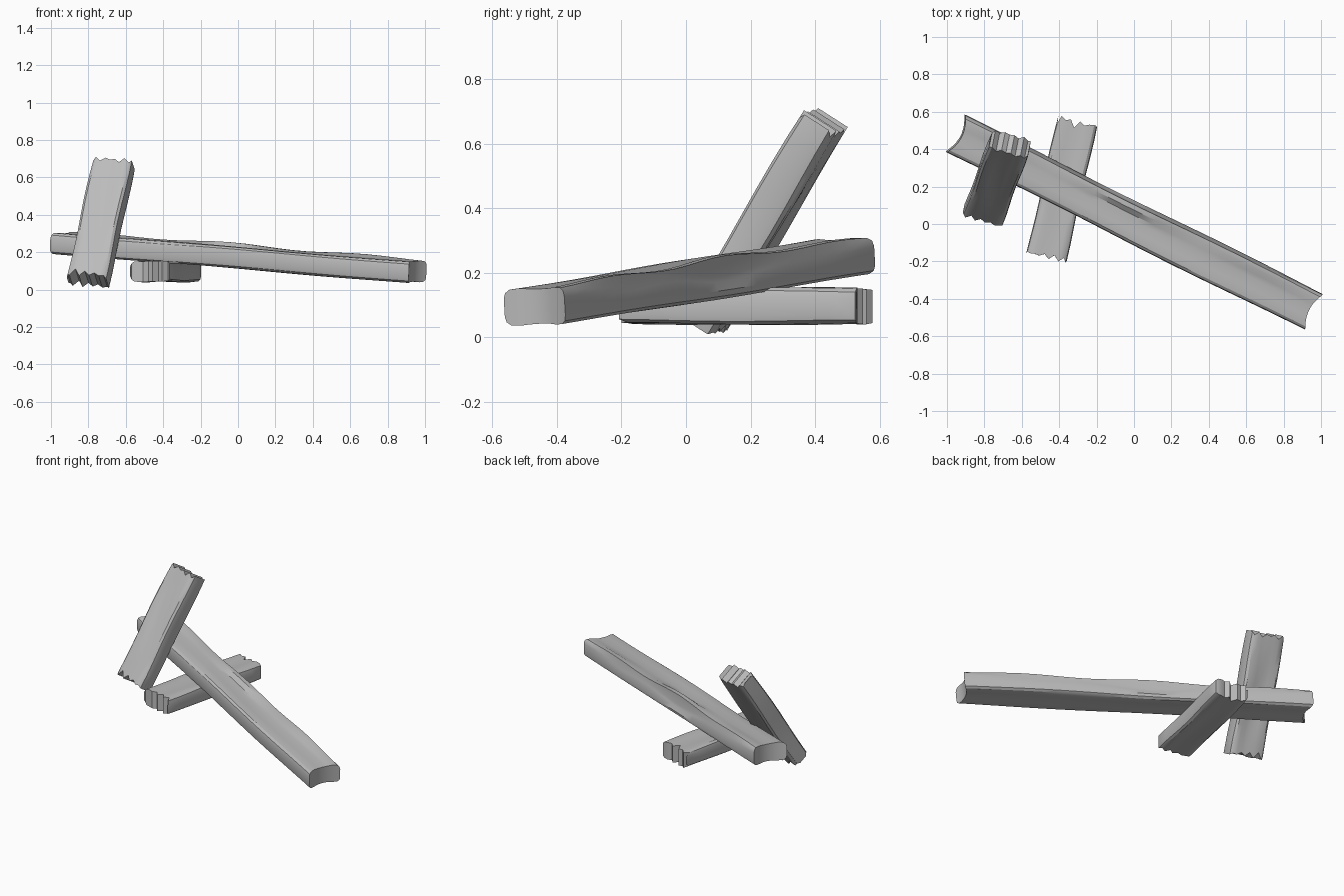
import bpy, bmesh, math, random
from mathutils import Vector

cube = bpy.data.objects.get("Cube")
if cube:
    bpy.data.objects.remove(cube)

random.seed(7)

wood = bpy.data.materials.new("grey_wood")
wood.use_nodes = True
GREY = (0.5, 0.5, 0.5, 1)
wood.diffuse_color = GREY
wood.node_tree.nodes["Principled BSDF"].inputs["Base Color"].default_value = GREY

# Half section: (position across the width, half height), rounded at both sides
COLUMNS = [(-1, .5), (-.96, .78), (-.84, .96), (-.6, 1), (-.36, .96), (-.12, .94),
           (.12, .93), (.36, .95), (.6, 1), (.84, .97), (.96, .8), (1, .5)]


def jagged(depth):
    """Broken end: splinter teeth running through the thickness."""
    cuts = [random.uniform(.2, 1) * depth if i % 2 else random.uniform(0, .3) * depth
            for i in range(len(COLUMNS))]
    return lambda i, u: cuts[i]


def hollow(depth):
    """Worn end: dished between the two corners."""
    return lambda i, u: depth * (1 - u * u)


def plank(name, start, end, side, half_w, half_t, start_cut, end_cut, rings, wear):
    start, end = Vector(start), Vector(end)
    axis = (end - start).normalized()
    side = Vector(side)
    side = (side - axis * side.dot(axis)).normalized()
    up = side.cross(axis)
    if up.z < 0:
        up = -up
    length = (end - start).length
    bm = bmesh.new()
    loops = []
    for r in range(rings + 1):
        t = r / rings
        upper, lower = [], []
        for i, (u, h) in enumerate(COLUMNS):
            s = t * length + start_cut(i, u) * (r == 0) - end_cut(i, u) * (r == rings)
            for row, sign in ((upper, 1), (lower, -1)):
                du, dh = wear(t, u, sign)
                pos = start + axis * s + side * (u * half_w + du) + up * (sign * h * half_t + dh)
                row.append(bm.verts.new(pos))
        loops.append(upper + lower[::-1])
    n = len(loops[0])
    for a, b in zip(loops, loops[1:]):
        for i in range(n):
            j = (i + 1) % n
            bm.faces.new((a[i], a[j], b[j], b[i]))
    # End caps as strips from the upper edge to the lower edge
    for ring in (loops[0], loops[-1]):
        for i in range(len(COLUMNS) - 1):
            bm.faces.new((ring[i], ring[i + 1], ring[n - 2 - i], ring[n - 1 - i]))
    bmesh.ops.recalc_face_normals(bm, faces=bm.faces)
    mesh = bpy.data.meshes.new(name)
    bm.to_mesh(mesh)
    bm.free()
    mesh.materials.append(wood)
    obj = bpy.data.objects.new(name, mesh)
    bpy.context.collection.objects.link(obj)
    bpy.ops.object.select_all(action='DESELECT')
    obj.select_set(True)
    bpy.context.view_layer.objects.active = obj
    bpy.ops.object.shade_smooth_by_angle(angle=math.radians(32))
    return obj


def beam_wear(t, u, sign):
    """Slight waviness, with a long split along the upper back edge."""
    mid = math.sin(math.pi * t)
    du, dh = .004 * math.sin(9 * t + u), .004 * math.sin(7 * t + 2 * u) * mid
    if sign > 0 and u > .9:
        dh -= .022 * mid * (1 + .5 * math.sin(17 * t))
        du -= .012 * mid
    elif sign > 0 and u > .5:
        dh += .01 * mid * (1 + math.sin(15 * t + 1))
    return du, dh


def plank_wear(t, u, sign):
    return .003 * math.sin(8 * t + u), .003 * math.sin(6 * t + 3 * u + sign)


# Long beam resting on the flat plank
plank("long_beam", (-.955, .485, .25), (.96, -.47, .094), (.447, .894, .03), .108, .058,
      hollow(.035), hollow(.03), 24, beam_wear)
# Short plank lying flat below it
plank("flat_plank", (-.47, -.185, .098), (-.3, .56, .096), (.97, -.22, 0), .108, .056,
      jagged(.045), jagged(.05), 8, plank_wear)
# Short plank leaning against the beam
plank("leaning_plank", (-.802, .055, .04), (-.662, .435, .678), (.967, -.242, -.072), .11, .06,
      jagged(.05), jagged(.04), 8, plank_wear)
